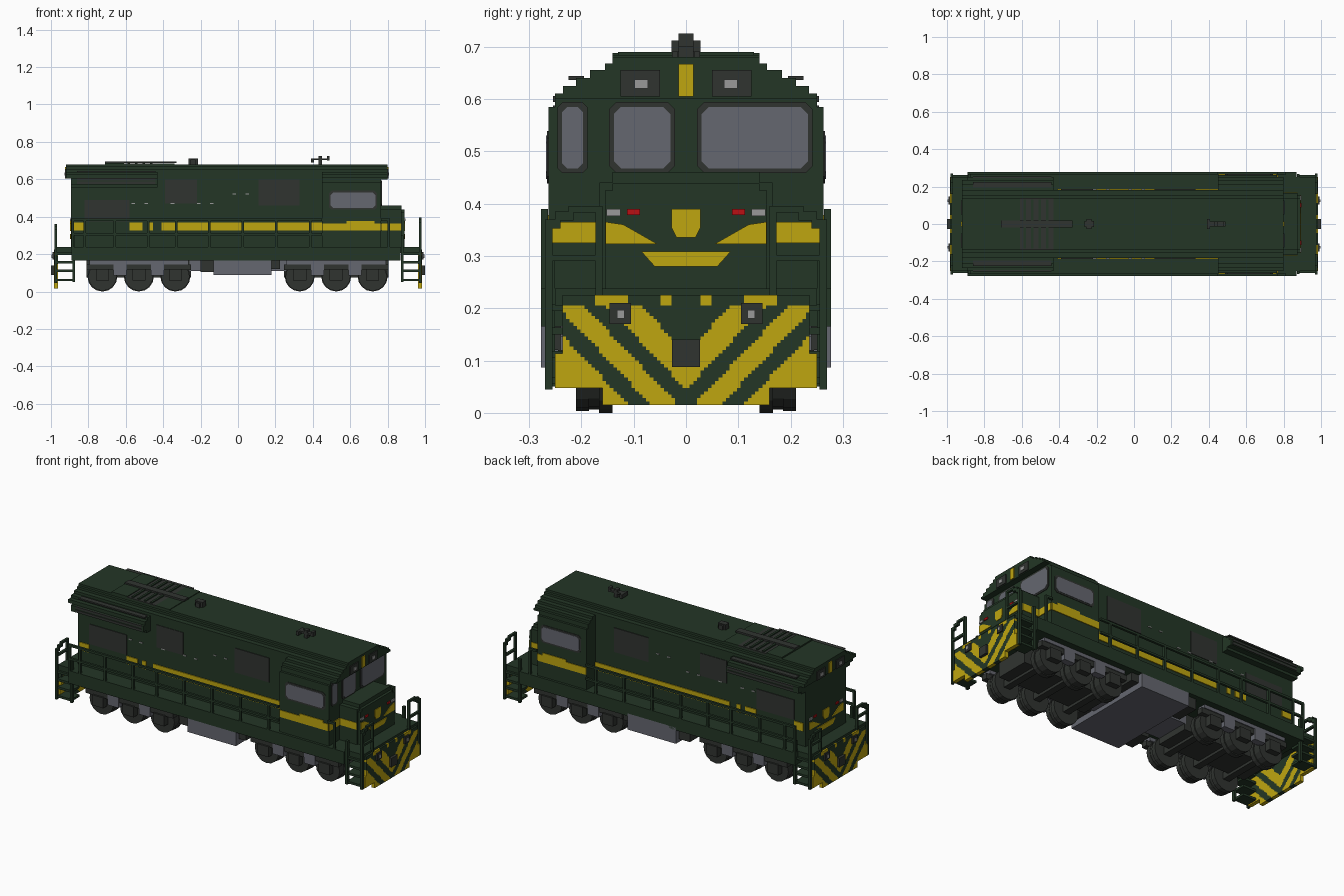
import bpy, bmesh, math

cube = bpy.data.objects.get("Cube")
if cube:
    bpy.data.objects.remove(cube, do_unlink=True)


def material(name, rgb):
    m = bpy.data.materials.new(name)
    m.diffuse_color = (*rgb, 1)
    m.use_nodes = True
    m.node_tree.nodes["Principled BSDF"].inputs["Base Color"].default_value = (*rgb, 1)
    return m


GREEN = material("dark green", (0.017, 0.037, 0.019))
YELLOW = material("yellow", (0.52, 0.38, 0.005))
GREY = material("mid grey", (0.13, 0.135, 0.16))
DARK = material("charcoal", (0.030, 0.034, 0.030))
LIGHT = material("light grey", (0.32, 0.32, 0.32))
RED = material("red", (0.5, 0.005, 0.007))


def finish(name, bm, *mats):
    bmesh.ops.recalc_face_normals(bm, faces=bm.faces)
    me = bpy.data.meshes.new(name)
    bm.to_mesh(me)
    bm.free()
    for m in mats:
        me.materials.append(m)
    ob = bpy.data.objects.new(name, me)
    bpy.context.collection.objects.link(ob)
    return ob


def boxes(name, mat, items, mirror=False):
    """Boxes given as (x0, x1, y0, y1, z0, z1), optionally repeated across y."""
    bm = bmesh.new()
    items = list(items)
    if mirror:
        items += [(a, b, -d, -c, e, f) for a, b, c, d, e, f in items]
    for a, b, c, d, e, f in items:
        vs = bmesh.ops.create_cube(bm, size=1)["verts"]
        for v in vs:
            v.co = ((a + b) / 2 + v.co.x * (b - a), (c + d) / 2 + v.co.y * (d - c),
                    (e + f) / 2 + v.co.z * (f - e))
    return finish(name, bm, mat)


def stepped(name, mat, x0, x1, z0, steps):
    """Stack of (half_width, top) layers extruded along x as one stepped section."""
    half, z = [], z0
    for w, top in steps:
        half += [(w, z), (w, top)]
        z = top
    pts = half + [(-w, z) for w, z in reversed(half)]
    bm = bmesh.new()
    f = bm.faces.new([bm.verts.new((x0, y, z)) for y, z in pts])
    ext = bmesh.ops.extrude_face_region(bm, geom=[f])["geom"]
    bmesh.ops.translate(bm, vec=(x1 - x0, 0, 0), verts=[g for g in ext if isinstance(g, bmesh.types.BMVert)])
    return finish(name, bm, mat)


def plate_yz(name, mat, x, pts, mirror=True, t=0.004):
    """Thin polygon plate facing along x."""
    bm = bmesh.new()
    for s in ((1, -1) if mirror else (1,)):
        f = bm.faces.new([bm.verts.new((x - t, s * y, z)) for y, z in pts])
        ext = bmesh.ops.extrude_face_region(bm, geom=[f])["geom"]
        bmesh.ops.translate(bm, vec=(2 * t, 0, 0), verts=[g for g in ext if isinstance(g, bmesh.types.BMVert)])
    return finish(name, bm, mat)


def window(name, axis, at, a0, a1, z0, z1, c=0.014):
    """Glass pane with chamfered corners in a dark frame; axis is the facing."""
    for part, mat, g, t in (("frame", DARK, 0.009, 0.003), ("glass", GREY, 0, 0.0048)):
        b0, b1, y0, y1 = a0 - g, a1 + g, z0 - g, z1 + g
        pts = [(b0 + c, y0), (b1 - c, y0), (b1, y0 + c), (b1, y1 - c),
               (b1 - c, y1), (b0 + c, y1), (b0, y1 - c), (b0, y0 + c)]
        ob = plate_yz(name + "_" + part, mat, 0, pts, False, t)
        for v in ob.data.vertices:
            x, y, z = v.co
            v.co = (at + x, y, z) if axis == "x" else (y, at - x, z)
        if axis == "y":
            ob.data.flip_normals()


# Main bodies
ROOF = [(0.183, 0.655), (0.155, 0.668), (0.14, 0.68)]
stepped("long_hood", GREEN, -0.893, 0.47, 0.23, ROOF)
EAVES = [(0.25, 0.61), (0.235, 0.625), (0.21, 0.64)] + ROOF
stepped("cab", GREEN, 0.45, 0.765, 0.23, [(0.263, 0.585)] + EAVES)
stepped("cab_roof_visor", GREEN, 0.765, 0.80, 0.60, EAVES)
stepped("radiator_wings", GREEN, -0.893, -0.43, 0.555, [(0.22, 0.57), (0.25, 0.605)] + EAVES[1:])
stepped("rear_roof_lip", GREEN, -0.92, -0.893, 0.605, EAVES[1:])
stepped("nose", GREEN, 0.76, 0.875, 0.23, [(0.165, 0.44), (0.14, 0.46)])
stepped("nose_front", GREEN, 0.875, 0.89, 0.235, [(0.155, 0.425), (0.14, 0.438)])
boxes("deck", GREEN, [(-0.89, 0.87, -0.277, 0.277, 0.165, 0.238),
                      (-0.975, 0.975, -0.25, 0.25, 0.205, 0.238)])
boxes("wing_grilles", DARK, [(-0.86, -0.44, 0.246, 0.254, z, z + 0.012) for z in (0.575, 0.594)]
      + [(-0.86, -0.44, 0.195, 0.225, 0.636, 0.644)], True)
boxes("hood_side_panels", DARK, [(-0.82, -0.58, 0.18, 0.187, 0.375, 0.49), (0.11, 0.33, 0.18, 0.187, 0.46, 0.6),
                                 (-0.39, -0.22, 0.18, 0.186, 0.47, 0.6)], True)
boxes("door_hinges", LIGHT, [(x, x + 0.02, 0.18, 0.187, 0.467, 0.473) for x in (-0.57, -0.5, -0.36, -0.22, -0.15)]
      + [(x, x + 0.02, 0.18, 0.187, 0.52, 0.525) for x in (-0.03, 0.04)], True)

# Side stripes
boxes("hood_stripe", YELLOW, [(x0, x1, 0.18, 0.188, 0.325, 0.37) for x0, x1 in
                              ((-0.88, -0.82), (-0.58, -0.51), (-0.48, -0.455), (-0.41, 0.45))], True)
boxes("cab_stripe", YELLOW, [(0.452, 0.762, 0.26, 0.267, 0.325, 0.365), (0.58, 0.73, 0.26, 0.267, 0.36, 0.378)], True)
boxes("nose_side_stripe", YELLOW, [(0.766, 0.873, 0.16, 0.168, 0.325, 0.365)], True)

# Cab glazing
window("front_left_window", "x", 0.766, 0.03, 0.233, 0.467, 0.585)
window("front_middle_window", "x", 0.766, -0.138, -0.03, 0.467, 0.585)
window("front_right_window", "x", 0.766, -0.237, -0.197, 0.467, 0.585, 0.01)
for side, y in (("right", -0.263), ("left", 0.263)):
    window(side + "_cab_window", "y", y, 0.495, 0.735, 0.447, 0.53)

# Lamps and painted details at both ends
for end, s, face, brow in (("front", 1, 0.89, 0.80), ("rear", -1, -0.893, -0.92)):
    def at(x, *r, t=0.005):
        return (x - t, x + t, *r)
    boxes(end + "_headlight_panels", DARK, [at(brow, 0.05, 0.125, 0.605, 0.655)], True)
    boxes(end + "_headlights", LIGHT, [at(brow + s * 0.003, 0.073, 0.098, 0.62, 0.637)], True)
    boxes(end + "_number_board", YELLOW, [at(brow, -0.014, 0.014, 0.605, 0.667)])
    boxes(end + "_red_lamps", RED, [at(face, 0.088, 0.113, 0.378, 0.39)], True)
    boxes(end + "_marker_lamps", LIGHT, [at(face, 0.125, 0.152, 0.376, 0.39)], True)
    plate_yz(end + "_badge", YELLOW, face, [(-0.028, 0.39), (0.028, 0.39), (0.028, 0.355), (0.018, 0.335),
                                            (-0.018, 0.335), (-0.028, 0.355)], False)
    plate_yz(end + "_stripe", YELLOW, face, [(0.055, 0.323), (0.154, 0.323), (0.154, 0.365), (0.12, 0.36)])
    plate_yz(end + "_smile", YELLOW, face, [(-0.085, 0.308), (-0.06, 0.28), (0.06, 0.28), (0.085, 0.308)], False)
boxes("front_cab_stripe", YELLOW, [(0.761, 0.769, 0.168, 0.262, 0.325, 0.365)], True)


# Chevron colour rule for the end plates
def chevron(y, z):
    y = abs(y)
    c = z - 1.05 * y
    if z > 0.203 and (0.03 < y < 0.05 or 0.11 < y < 0.172):
        return 1
    if z > 0.205:
        return 0
    return int(0.045 < c < 0.115 or -0.055 < c < 0.0 or c < -0.10)


for end, s in (("front", 1), ("rear", -1)):
    bm = bmesh.new()
    ny, nz, w = 72, 32, 0.25
    z0, z1 = 0.015, 0.225
    rows = [[bm.verts.new((s * 0.985, -w + 2 * w * i / ny, z0 + (z1 - z0) * j / nz))
             for i in range(ny + 1)] for j in range(nz + 1)]
    for j in range(nz):
        for i in range(ny):
            y = -w + 2 * w * (i + 0.5) / ny
            z = z0 + (z1 - z0) * (j + 0.5) / nz
            if (abs(y) > 0.16 and z < 0.045) or (abs(y) > 0.237 and z > 0.115):
                continue
            f = bm.faces.new((rows[j][i], rows[j][i + 1], rows[j + 1][i + 1], rows[j + 1][i]))
            f.material_index = chevron(y, z)
    ext = bmesh.ops.extrude_face_region(bm, geom=bm.faces[:], use_keep_orig=True)["geom"]
    bmesh.ops.translate(bm, vec=(-s * 0.022, 0, 0), verts=[g for g in ext if isinstance(g, bmesh.types.BMVert)])
    finish(end + "_chevron_plate", bm, GREEN, YELLOW)

    def span(a, b, *r):
        return (min(s * a, s * b), max(s * a, s * b), *r)
    boxes(end + "_coupler", DARK, [span(0.965, 1.0, -0.027, 0.027, 0.088, 0.14)])
    boxes(end + "_ditch_light_boxes", DARK, [span(0.98, 0.993, 0.105, 0.146, 0.17, 0.21)], True)
    boxes(end + "_ditch_lights", LIGHT, [span(0.99, 0.996, 0.118, 0.132, 0.18, 0.197)], True)
    # Corner steps and end railings
    boxes(end + "_steps", GREEN, [span(0.88, 0.97, 0.19, 0.262, z, z + 0.013) for z in (0.055, 0.105, 0.15, 0.195)]
          + [span(0.872, 0.886, 0.25, 0.268, 0.05, 0.3)], True)
    top = 0.395 if s > 0 else 0.36
    boxes(end + "_end_railing", GREEN, [span(0.968, 0.982, 0.255, 0.269, 0.045, top - 0.03),
                                        span(0.968, 0.982, 0.16, 0.173, 0.22, top),
                                        span(0.968, 0.982, 0.165, 0.225, top - 0.012, top),
                                        span(0.968, 0.982, 0.215, 0.25, top - 0.027, top - 0.01),
                                        span(0.968, 0.982, 0.24, 0.269, top - 0.043, top - 0.025),
                                        span(0.968, 0.982, 0.165, 0.26, 0.29, 0.302)], True)

# Walkway handrails
posts = [-0.885, -0.82, -0.66, -0.48, -0.33, -0.155, 0.025, 0.205, 0.385]
boxes("walkway_handrails", GREEN, [(-0.89, 0.45, 0.264, 0.277, 0.377, 0.39), (-0.89, 0.45, 0.264, 0.277, 0.3, 0.312)]
      + [(x - 0.006, x + 0.007, 0.264, 0.277, 0.23, 0.385) for x in posts], True)
boxes("cab_grab_rails", GREEN, [(0.80, 0.812, 0.264, 0.277, 0.23, 0.39), (0.765, 0.812, 0.264, 0.277, 0.377, 0.39)], True)

# Roof equipment
boxes("roof_fan_panel", DARK, [(-0.61, -0.43, -0.14, 0.14, 0.675, 0.684)])
boxes("roof_fan_guard", GREEN, [(-0.71, -0.61, -0.14, 0.14, 0.675, 0.688), (-0.43, -0.34, -0.14, 0.14, 0.675, 0.684)])
boxes("fan_slats", GREEN, [(x, x + 0.012, -0.13, 0.13, 0.68, 0.69) for x in (-0.59, -0.55, -0.51, -0.47)])
boxes("roof_catwalk", DARK, [(-0.71, -0.33, -0.02, 0.02, 0.686, 0.696)])
boxes("exhaust_stack", DARK, [(-0.265, -0.215, -0.016, 0.016, 0.675, 0.71), (-0.253, -0.227, -0.027, 0.027, 0.675, 0.705)])
boxes("horn", DARK, [(0.39, 0.49, -0.014, 0.014, 0.702, 0.712), (0.39, 0.405, -0.028, 0.028, 0.69, 0.712),
                     (0.43, 0.45, -0.014, 0.014, 0.675, 0.725), (0.475, 0.49, -0.014, 0.014, 0.70, 0.725)])

# Fuel tank and tank ends
boxes("fuel_tank", GREY, [(-0.13, 0.18, -0.277, 0.277, 0.087, 0.18)])
boxes("air_reservoirs", DARK, [(-0.2, -0.13, 0.12, 0.25, 0.105, 0.17), (0.18, 0.225, 0.12, 0.25, 0.12, 0.17)], True)
boxes("underframe", GREY, [(-0.26, 0.26, -0.1, 0.1, 0.11, 0.17)])

# Three-axle bogies
for label, centre in (("front", 0.525), ("rear", -0.53)):
    axles = [centre + d for d in (-0.195, 0, 0.195)]
    bm = bmesh.new()
    for x in axles:
        for s in (1, -1):
            for y0, y1, r in ((0.14, 0.166, 0.08), (0.166, 0.19, 0.074), (0.185, 0.21, 0.076)):
                vs = bmesh.ops.create_cone(bm, cap_ends=True, segments=16, radius1=r, radius2=r, depth=y1 - y0)["verts"]
                for v in vs:
                    a, b, c = v.co
                    v.co = (x + a, s * (y0 + y1) / 2 + c, 0.08 + b)
    finish(label + "_wheels", bm, DARK)
    boxes(label + "_axles", DARK, [(x - 0.02, x + 0.02, -0.15, 0.15, 0.06, 0.1) for x in axles])
    boxes(label + "_bogie_beam", DARK, [(centre - 0.28, centre + 0.28, -0.1, 0.1, 0.075, 0.165)])
    boxes(label + "_side_frames", DARK, [(centre - 0.28, centre + 0.28, 0.2, 0.235, 0.115, 0.145)]
          + [(x - 0.035, x + 0.035, 0.2, 0.245, 0.06, 0.12) for x in axles], True)
    boxes(label + "_springs", GREY, [(x - 0.07, x + 0.07, 0.19, 0.24, 0.145, 0.17) for x in axles]
          + [(centre + d - 0.035, centre + d + 0.035, 0.2, 0.24, 0.085, 0.165) for d in (-0.1, 0.1)], True)
